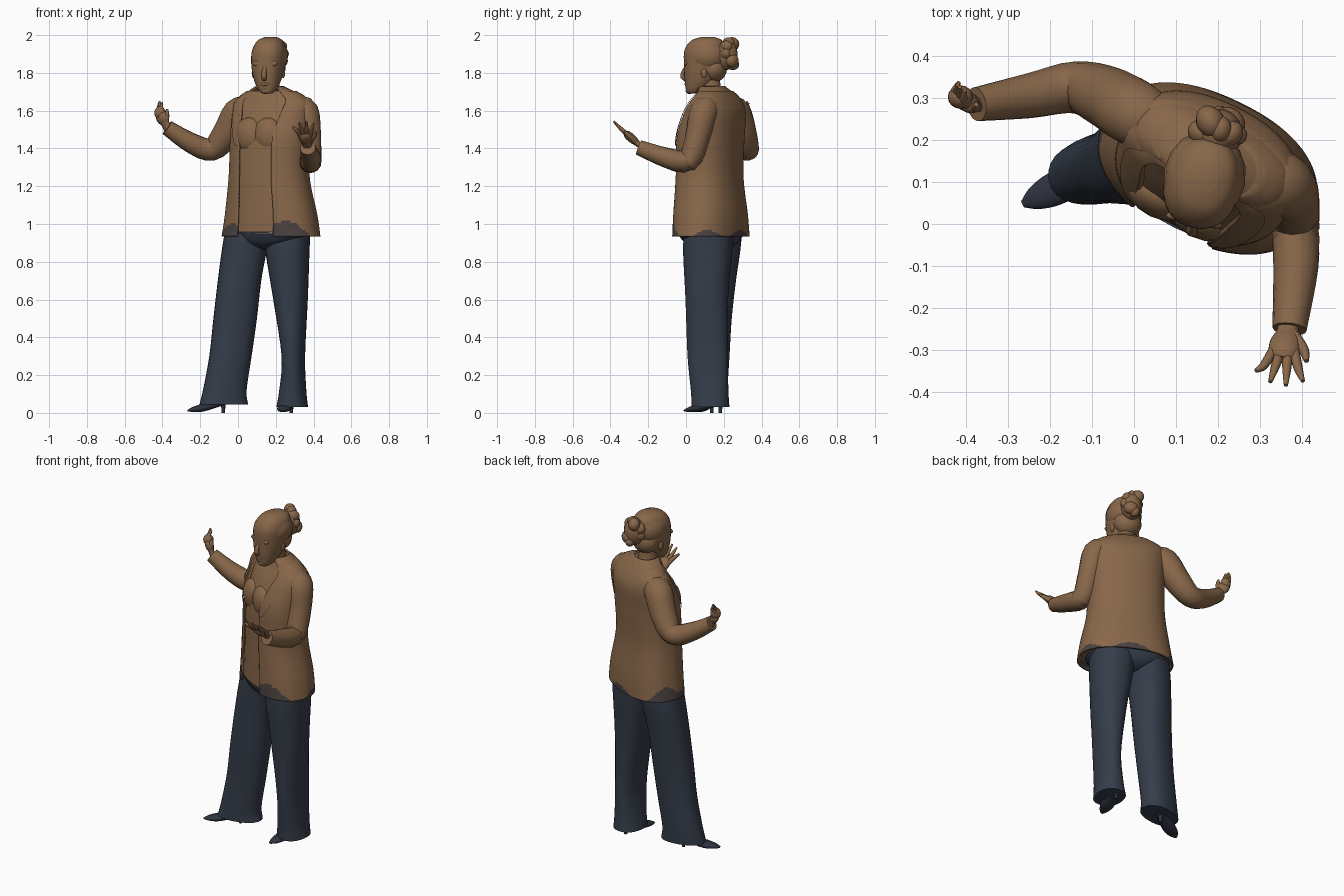
import bpy, bmesh, math, random
from mathutils import Vector, Matrix

if "Cube" in bpy.data.objects:
    bpy.data.objects.remove(bpy.data.objects["Cube"])
random.seed(4)


def material(name, rgb):
    m = bpy.data.materials.new(name)
    m.use_nodes = True
    m.diffuse_color = (*rgb, 1)
    m.node_tree.nodes["Principled BSDF"].inputs["Base Color"].default_value = (*rgb, 1)
    return m


BROWN = material("warm brown", (0.245, 0.135, 0.067))
NAVY = material("navy cloth", (0.036, 0.047, 0.069))
DARK = material("dark shoe", (0.028, 0.033, 0.05))
HEM = material("faded hem", (0.07, 0.055, 0.053))


def spline(keys, steps=4):
    """Smoothly resample a list of equal-length tuples."""
    out = []
    for i in range(len(keys) - 1):
        p = [keys[max(0, min(len(keys) - 1, i + k))] for k in (-1, 0, 1, 2)]
        for s in range(steps):
            t = s / steps
            out.append([b + t / 2 * (c - a + t * (2*a - 5*b + 4*c - d + t * (3*(b - c) + d - a)))
                        for a, b, c, d in zip(*p)])
    return out + [list(keys[-1])]


def finish(name, bm, mats):
    bmesh.ops.recalc_face_normals(bm, faces=bm.faces)
    me = bpy.data.meshes.new(name)
    bm.to_mesh(me)
    bm.free()
    ob = bpy.data.objects.new(name, me)
    bpy.context.collection.objects.link(ob)
    for m in mats:
        me.materials.append(m)
    bpy.ops.object.select_all(action='DESELECT')
    ob.select_set(True)
    bpy.context.view_layer.objects.active = ob
    bpy.ops.object.shade_smooth_by_angle(angle=math.radians(50))
    return ob


def skin(name, rings, mats, closed=True):
    """Bridge rings of points into a surface, capped when closed."""
    bm = bmesh.new()
    rows = [[bm.verts.new(p) for p in r] for r in rings]
    n = len(rows[0])
    for lo, hi in zip(rows, rows[1:]):
        for i in range(n if closed else n - 1):
            j = (i + 1) % n
            bm.faces.new((lo[i], lo[j], hi[j], hi[i]))
    if closed:
        bm.faces.new(rows[0])
        bm.faces.new(rows[-1])
    return finish(name, bm, mats)


def level(z, cx, cy, a, b, turn, t0=0, t1=2 * math.pi, n=28, full=False):
    """Horizontal rounded cross-section; angle zero is the front."""
    u = Vector((math.cos(turn), math.sin(turn), 0))
    v = Vector((-u.y, u.x, 0))
    pts = []
    for i in range(n + full):
        t = t0 + (t1 - t0) * i / n
        s, c = [math.copysign(abs(k) ** 0.88, k) for k in (math.sin(t), math.cos(t))]
        pts.append(Vector((cx, cy, z)) + u * a * s - v * b * c)
    return pts


def column(name, keys, turn, mat):
    return skin(name, [level(*k, turn) for k in spline(keys)], [mat])


def tube(name, keys, mat, side, flat=1.0, n=14):
    """Round or flattened tube; keys are x, y, z, radius."""
    path = spline(keys)
    rings = []
    for i, (x, y, z, r) in enumerate(path):
        a, b = path[max(i - 1, 0)], path[min(i + 1, len(path) - 1)]
        d = (Vector(b[:3]) - Vector(a[:3])).normalized()
        u = Vector(side)
        u = (u - d * u.dot(d)).normalized()
        w = d.cross(u)
        rings.append([Vector((x, y, z)) + r * (u * math.cos(t) + w * flat * math.sin(t))
                      for t in [2 * math.pi * k / n for k in range(n)]])
    return skin(name, rings, [mat])


def ball(name, loc, size, mat, turn=0):
    bm = bmesh.new()
    bmesh.ops.create_uvsphere(bm, u_segments=16, v_segments=10, radius=1)
    bm.transform(Matrix.Translation(loc) @ Matrix.Rotation(turn, 4, 'Z')
                 @ Matrix.Diagonal((*size, 1)))
    return finish(name, bm, [mat])


# Jacket: open shell; keys are z, x, y, half width, half depth, right gap, left gap
TURN = -0.45
JACKET = [(0.935, 0.175, 0.132, 0.272, 0.175, 0.42, 0.3),
          (1.05, 0.175, 0.13, 0.253, 0.172, 0.44, 0.32),
          (1.25, 0.165, 0.125, 0.22, 0.16, 0.48, 0.34),
          (1.45, 0.172, 0.13, 0.22, 0.16, 0.5, 0.34),
          (1.58, 0.182, 0.152, 0.222, 0.14, 0.55, 0.45),
          (1.65, 0.182, 0.162, 0.214, 0.105, 0.6, 0.55),
          (1.69, 0.178, 0.157, 0.15, 0.08, 0.7, 0.6),
          (1.73, 0.17, 0.14, 0.07, 0.064, 0.8, 0.7)]
rows = spline(JACKET, 10)
jacket = skin("jacket", [level(*k[:5], TURN, k[6], 2 * math.pi - k[5], 96, True) for k in rows],
              [BROWN, HEM], closed=False)
for f in jacket.data.polygons:
    x, y, z = f.center
    wave = 0.968 + 0.026 * math.sin(20 * x - 3.4) + 0.024 * math.sin(27 * y + 9 * x + 1)
    f.material_index = int(z < wave)
shell = jacket.modifiers.new("cloth", 'SOLIDIFY')
shell.thickness = 0.01
shell.offset = -1

# Lapels folded over the opening edges
for side in ("left", "right"):
    strip = []
    for k in rows[28:]:
        w = 0.36 * math.sin(math.pi * min(1, (k[0] - 1.38) / 0.4)) + 0.04
        t = (k[6], k[6] + w) if side == "left" else (-k[5] - w, -k[5])
        strip.append(level(*k[:3], k[3] + 0.007, k[4] + 0.007, TURN, *t, 6, True))
    skin(side + "_lapel", strip, [BROWN], closed=False)

# Shirt and soft bust
shirt = [(k[0] + 0.015, k[1], k[2], k[3] * 0.92, k[4] * 0.9) for k in JACKET[:7]]
column("shirt", shirt, TURN, BROWN)
for x, y in ((0.062, 0.068), (0.16, 0.02)):
    ball("bust", (x, y, 1.47), (0.085, 0.055, 0.095), BROWN, TURN)

# Trousers
column("trouser_seat", [(0.865, 0.16, 0.14, 0.06, 0.07), (0.9, 0.16, 0.135, 0.17, 0.125),
                        (0.96, 0.165, 0.13, 0.245, 0.155)], TURN, NAVY)
column("right_trouser_leg", [(0.045, -0.075, 0.13, 0.13, 0.08), (0.12, -0.07, 0.133, 0.116, 0.083),
                             (0.3, -0.04, 0.14, 0.112, 0.088), (0.5, -0.015, 0.145, 0.115, 0.095),
                             (0.7, 0.008, 0.155, 0.114, 0.108), (0.85, 0.032, 0.165, 0.118, 0.12),
                             (0.95, 0.055, 0.17, 0.125, 0.125)], 0.2, NAVY)
column("left_trouser_leg", [(0.03, 0.287, 0.13, 0.083, 0.1), (0.12, 0.29, 0.125, 0.07, 0.1),
                            (0.3, 0.293, 0.115, 0.06, 0.108), (0.6, 0.278, 0.11, 0.09, 0.113),
                            (0.85, 0.262, 0.115, 0.115, 0.13), (0.95, 0.262, 0.12, 0.12, 0.13)],
       -0.15, NAVY)

# Heeled shoes
for name, heel, toe in (("right", (-0.07, 0.14), (-0.265, 0.047)), ("left", (0.285, 0.19), (0.225, -0.01))):
    h, d = Vector(heel), Vector(toe) - Vector(heel)
    at = lambda t: tuple(h + d * t)
    tube(name + "_shoe", [(*at(0), 0.055, 0.022), (*at(0.25), 0.045, 0.034), (*at(0.6), 0.027, 0.04),
                          (*at(0.85), 0.018, 0.028), (*at(1), 0.012, 0.008)], DARK,
         side=(-d.y, d.x, 0), flat=0.5)
    tube(name + "_heel", [(*at(0.06), 0.06, 0.02), (*at(0.04), 0.03, 0.011), (*at(0.04), 0, 0.009)],
         DARK, side=(1, 0, 0))

# Sleeves
tube("right_sleeve", [(0.05, 0.235, 1.6, 0.07), (0.0, 0.265, 1.588, 0.08), (-0.06, 0.3, 1.48, 0.075),
                      (-0.14, 0.325, 1.395, 0.062), (-0.25, 0.305, 1.43, 0.054),
                      (-0.375, 0.285, 1.51, 0.041)], BROWN, side=(0.2, 1, 0))
tube("left_sleeve", [(0.31, 0.115, 1.605, 0.07), (0.354, 0.093, 1.59, 0.076), (0.375, 0.062, 1.46, 0.066),
                     (0.382, 0.01, 1.335, 0.06), (0.385, -0.1, 1.35, 0.054),
                     (0.37, -0.25, 1.405, 0.041)], BROWN, side=(0.4, 0.9, 0.1))


def hand(name, wrist, aim, across, curl, spread, size):
    """Palm, four fingers and a thumb; curl bends the tips along the palm normal."""
    w, d = Vector(wrist), Vector(aim).normalized()
    s = Vector(across)
    s = (s - d * s.dot(d)).normalized()
    nrm = d.cross(s)

    def at(f, o=0, c=0):
        return tuple(w + size * (d * f + s * o + nrm * c * curl))

    tube(name + "_palm", [(*at(-0.35), 0.025), (*at(0), 0.026), (*at(0.3), 0.037), (*at(0.6), 0.035),
                          (*at(0.75), 0.02)], BROWN, side=s, flat=0.62)
    for i, reach in enumerate((1.15, 1.4, 1.45, 1.3)):
        o = (i - 1.5) / 1.5
        tube(name + "_finger", [(*at(0.5, o * 0.2), 0.013), (*at(0.95, o * (0.2 + spread / 2), 0.1), 0.011),
                                (*at(reach, o * (0.2 + spread), 0.45), 0.005)], BROWN, side=nrm, n=8)
    tube(name + "_thumb", [(*at(0.1, 0.15), 0.015), (*at(0.45, 0.38, 0.1), 0.013),
                           (*at(0.75, 0.48, 0.25), 0.006)], BROWN, side=nrm, n=8)


hand("left_hand", (0.365, -0.255, 1.425), (-0.13, -0.75, 0.65), (1, 0, 0), 0.1, 0.28, 0.12)
hand("right_hand", (-0.385, 0.29, 1.53), (-0.4, 0.1, 0.8), (0.6, -0.6, 0.3), 0.9, -0.02, 0.085)
ball("right_knuckles", (-0.413, 0.302, 1.588), (0.03, 0.028, 0.034), BROWN)

# Neck, head and face
tube("neck", [(0.172, 0.15, 1.62, 0.075), (0.168, 0.135, 1.7, 0.056), (0.162, 0.12, 1.8, 0.055)],
     BROWN, side=(1, 0, 0))
column("head", [(1.69, 0.155, 0.035, 0.025, 0.025), (1.71, 0.155, 0.05, 0.047, 0.05),
                (1.77, 0.157, 0.08, 0.073, 0.088), (1.85, 0.16, 0.095, 0.088, 0.106),
                (1.92, 0.165, 0.1, 0.088, 0.108), (1.97, 0.17, 0.11, 0.066, 0.084),
                (1.99, 0.172, 0.115, 0.03, 0.035)], -0.2, BROWN)
tube("nose", [(0.144, 0.004, 1.84, 0.008), (0.138, -0.013, 1.8, 0.013), (0.138, -0.015, 1.778, 0.014),
              (0.14, 0.002, 1.764, 0.01)], BROWN, side=(1, 0, 0))
ball("lips", (0.142, 0.004, 1.74), (0.024, 0.012, 0.01), BROWN, -0.2)
ball("chin", (0.147, 0.018, 1.706), (0.026, 0.02, 0.018), BROWN, -0.2)
for side, e in (("right", -1), ("left", 1)):
    ball(side + "_brow", (0.144 + e * 0.032, 0.014 - e * 0.006, 1.85), (0.036, 0.014, 0.018),
         BROWN, -0.2 - e * 0.2)
    ball(side + "_ear", (0.161 + e * 0.078, 0.11 - e * 0.015, 1.8), (0.01, 0.016, 0.028), BROWN, -0.2)

# Swept-back hair with a lumpy bun
ball("hair", (0.168, 0.112, 1.892), (0.098, 0.112, 0.098), BROWN, -0.2)
ball("nape_hair", (0.172, 0.148, 1.825), (0.082, 0.07, 0.075), BROWN, -0.2)
ball("bun", (0.2, 0.215, 1.895), (0.058, 0.06, 0.08), BROWN, -0.2)
for i in range(9):
    t = i * 2 * math.pi / 9
    r = random.uniform(0.028, 0.038)
    ball("bun_curl", (0.2 + 0.036 * math.cos(t), 0.232 + random.uniform(-0.025, 0.02),
                      1.902 + 0.058 * math.sin(t)), (r * 1.1, r * 0.9, r), BROWN, t)
